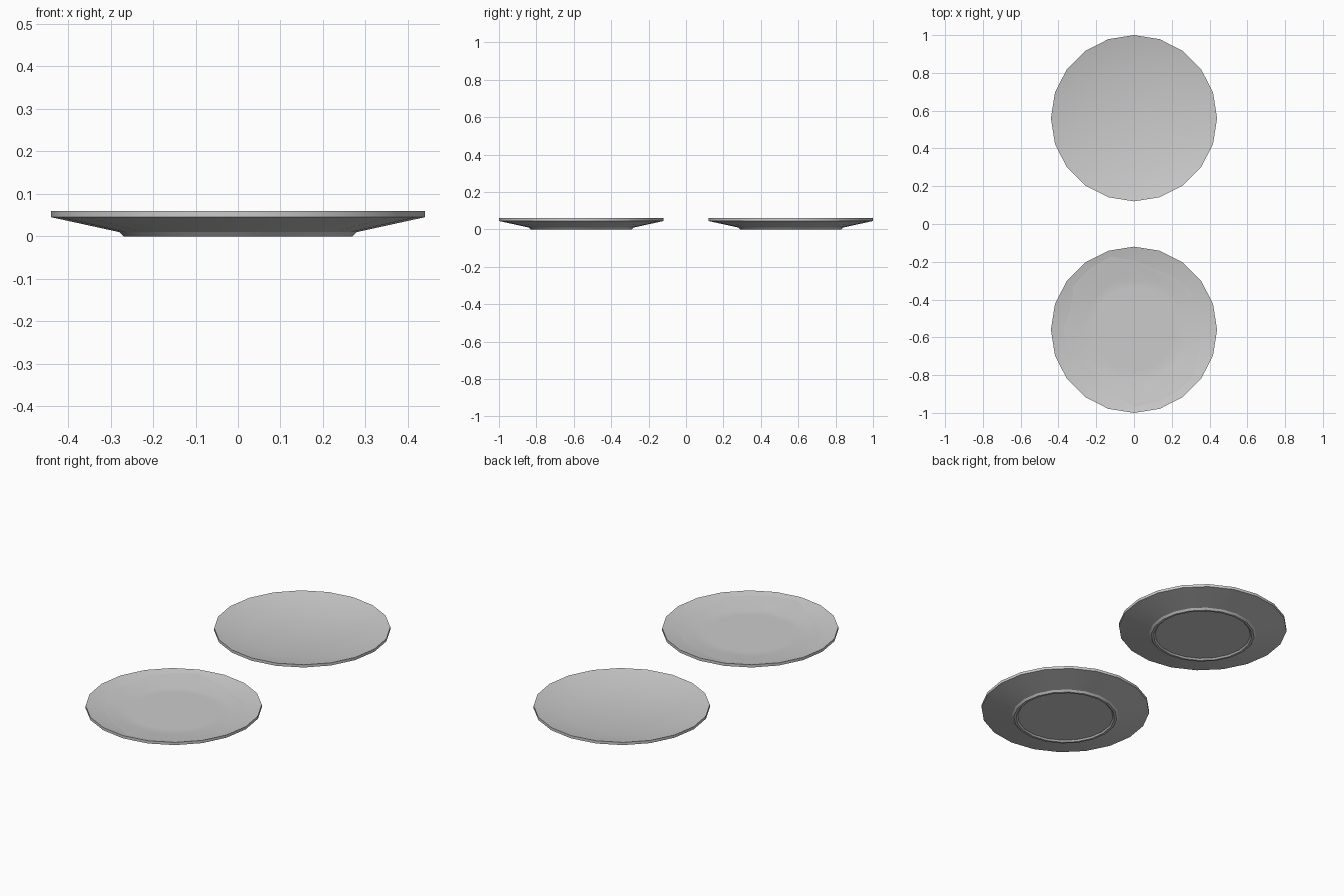
import bpy, bmesh, math, random

if "Cube" in bpy.data.objects:
    bpy.data.objects.remove(bpy.data.objects["Cube"])

SIDES = 20
random.seed(4)


def lathe(name, rings, y, angle):
    """Join rings of (z, [radii]) into a surface, closing both ends if asked."""
    bm = bmesh.new()
    loops = []
    for radii, heights in rings:
        loops.append([bm.verts.new((r * math.cos(2 * math.pi * i / SIDES),
                                    r * math.sin(2 * math.pi * i / SIDES), z))
                      for i, (r, z) in enumerate(zip(radii, heights))])
    for a, b in zip(loops, loops[1:]):
        for i in range(SIDES):
            j = (i + 1) % SIDES
            bm.faces.new((a[i], a[j], b[j], b[i]))
    # triangle fans at the ends keep the shading even
    for loop, flip in ((loops[0], True), (loops[-1], False)):
        centre = bm.verts.new((0, 0, loop[0].co.z))
        for i in range(SIDES):
            pair = (loop[i], loop[(i + 1) % SIDES])
            bm.faces.new((*(pair[::-1] if flip else pair), centre))
    bmesh.ops.recalc_face_normals(bm, faces=bm.faces)
    mesh = bpy.data.meshes.new(name)
    bm.to_mesh(mesh)
    bm.free()
    obj = bpy.data.objects.new(name, mesh)
    bpy.context.collection.objects.link(obj)
    obj.location.y = y
    bpy.ops.object.select_all(action='DESELECT')
    obj.select_set(True)
    bpy.context.view_layer.objects.active = obj
    bpy.ops.object.shade_smooth_by_angle(angle=math.radians(angle))
    return obj


def inner_height(r):
    """Height of the dish's upper surface at radius r."""
    return 0.025 + max(0, r - 0.275) * 0.035 / 0.165


# Plates: recess, foot ring, sloping underside, rim and dish
profile = [(0.25, 0.008), (0.258, 0.0), (0.27, 0.0), (0.28, 0.01),
           (0.44, 0.045), (0.44, 0.06), (0.275, 0.025)]
rings = [([r] * SIDES, [z] * SIDES) for r, z in profile]
lathe("clean_plate", rings, 0.56, 30)
lathe("dirty_plate", rings, -0.56, 30)

# Thin uneven residue coating the dirty plate
outer = [random.uniform(0.34, 0.42) for _ in range(SIDES)]
inner = [random.uniform(0.25, 0.29) for _ in range(SIDES)]
lathe("food_residue", [
    ([0.25] * SIDES, [0.023] * SIDES),
    (outer, [inner_height(r) - 0.001 for r in outer]),
    ([r - 0.02 for r in outer], [inner_height(r - 0.02) + 0.002 for r in outer]),
    (inner, [0.028] * SIDES),
    ([0.22] * SIDES, [0.028] * SIDES),
], -0.56, 40)
